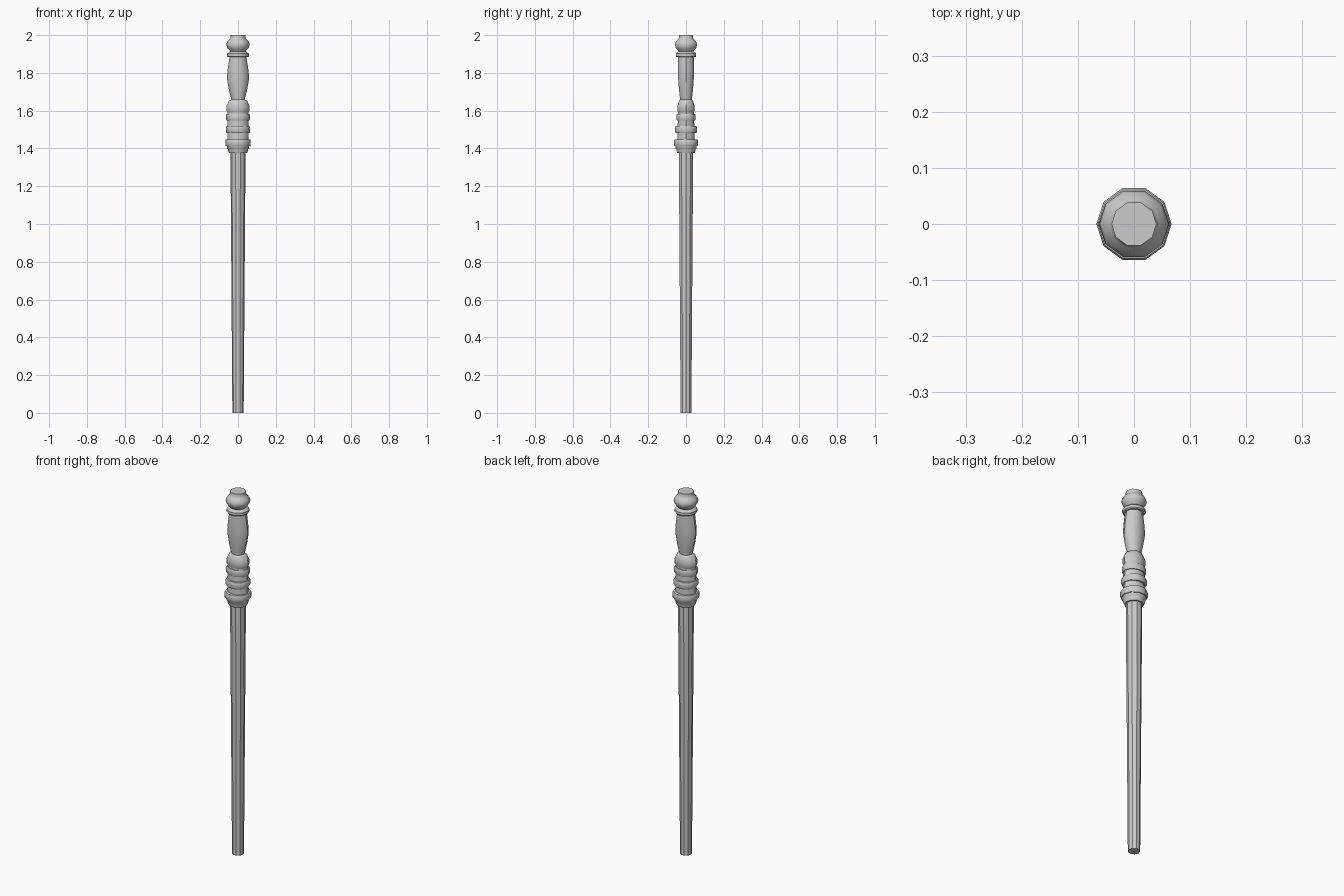
import bpy, bmesh, math

if "Cube" in bpy.data.objects:
    bpy.data.objects.remove(bpy.data.objects["Cube"])

SIDES = 10


def lathe(name, profile, smooth_angle=None):
    """Ten-sided turned part; profile rows are (z, x radius, y radius scale)."""
    bm = bmesh.new()
    rings = []
    for z, r, sy in profile:
        rings.append([bm.verts.new((r * math.cos(2 * math.pi * i / SIDES),
                                    r * sy * math.sin(2 * math.pi * i / SIDES), z))
                      for i in range(SIDES)])
    for a, b in zip(rings, rings[1:]):
        for i in range(SIDES):
            j = (i + 1) % SIDES
            bm.faces.new((a[i], a[j], b[j], b[i]))
    bm.faces.new(rings[0][::-1])
    bm.faces.new(rings[-1])
    bmesh.ops.recalc_face_normals(bm, faces=bm.faces)
    me = bpy.data.meshes.new(name)
    bm.to_mesh(me)
    bm.free()
    ob = bpy.data.objects.new(name, me)
    bpy.context.collection.objects.link(ob)
    if smooth_angle:
        bpy.ops.object.select_all(action='DESELECT')
        ob.select_set(True)
        bpy.context.view_layer.objects.active = ob
        bpy.ops.object.shade_smooth_by_angle(angle=math.radians(smooth_angle))
    return ob


# Tapered shaft
lathe("shaft", [(0, 0.030, 1), (0.7, 0.035, 1), (1.385, 0.040, 1)])

# Stepped collar at the base of the handle
lathe("collar", [(1.375, 0.048, 1), (1.388, 0.053, 1), (1.395, 0.053, 1),
                 (1.40, 0.057, 1), (1.415, 0.060, 1)], 40)

# Ringed grip: oval core with three raised bands
lathe("grip_core", [(1.40, 0.056, 0.9), (1.60, 0.056, 0.78)], 40)
for i, (z, r, sy) in enumerate([(1.43, 0.067, 1.0), (1.50, 0.063, 0.95), (1.565, 0.063, 0.83)]):
    lathe(f"grip_band_{i + 1}", [(z - 0.018, r - 0.003, sy), (z - 0.013, r, sy),
                                 (z + 0.013, r, sy), (z + 0.018, r - 0.003, sy)], 40)

# Flared shoulder above the grip
lathe("shoulder", [(1.59, 0.056, 0.78), (1.602, 0.061, 0.78), (1.625, 0.061, 0.78),
                   (1.652, 0.048, 0.82), (1.66, 0.034, 0.95)], 40)

# Flattened handle, wide in x
lathe("handle", [(1.655, 0.034, 0.95), (1.70, 0.046, 0.82), (1.77, 0.059, 0.74),
                 (1.81, 0.056, 0.79), (1.895, 0.043, 1)], 40)

# Ring under the knob
lathe("neck_ring", [(1.883, 0.052, 1), (1.888, 0.057, 1), (1.902, 0.057, 1),
                    (1.908, 0.050, 1), (1.915, 0.040, 1)], 40)

# Rounded end knob
lathe("knob", [(1.908, 0.038, 1), (1.918, 0.044, 1), (1.932, 0.057, 1), (1.95, 0.062, 1),
               (1.965, 0.057, 1), (1.977, 0.045, 1), (1.985, 0.040, 1), (2.0, 0.040, 1)], 40)
